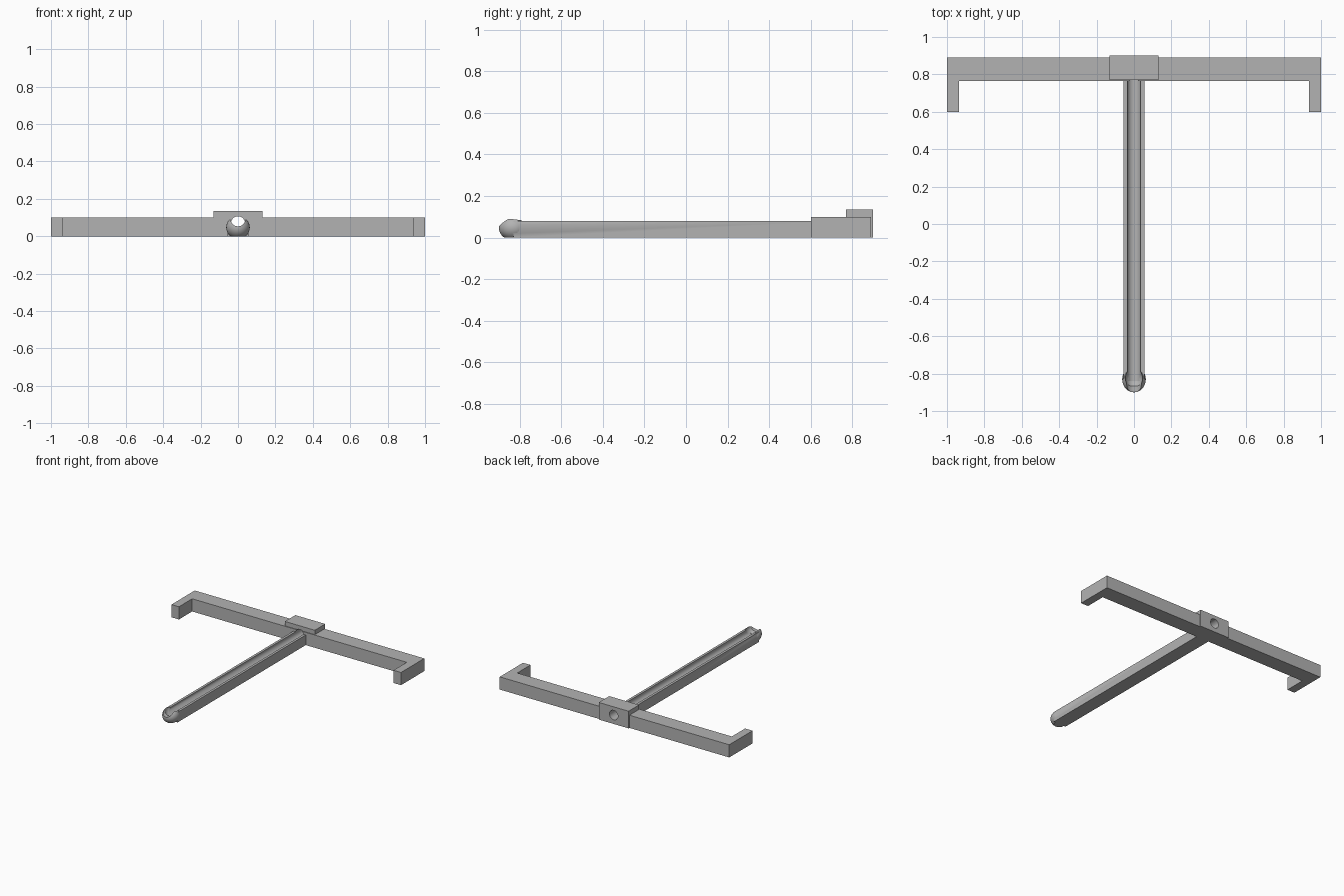
import bpy
import bmesh
import math
from mathutils import Matrix, Vector

if "Cube" in bpy.data.objects:
    bpy.data.objects.remove(bpy.data.objects["Cube"])

grey = bpy.data.materials.new("plain grey")
grey.use_nodes = True
colour = (0.45, 0.45, 0.45, 1)
grey.diffuse_color = colour
grey.node_tree.nodes["Principled BSDF"].inputs["Base Color"].default_value = colour


def make(name, bm):
    bmesh.ops.recalc_face_normals(bm, faces=bm.faces)
    mesh = bpy.data.meshes.new(name)
    bm.to_mesh(mesh)
    bm.free()
    mesh.materials.append(grey)
    ob = bpy.data.objects.new(name, mesh)
    bpy.context.collection.objects.link(ob)
    return ob


def box(name, low, high):
    low, high = Vector(low), Vector(high)
    bm = bmesh.new()
    place = Matrix.Translation((low + high) / 2) @ Matrix.Diagonal((*(high - low), 1))
    bmesh.ops.create_cube(bm, size=1, matrix=place)
    return make(name, bm)


def ball(name, centre, radii):
    bm = bmesh.new()
    place = Matrix.Translation(centre) @ Matrix.Diagonal((*radii, 1))
    bmesh.ops.create_uvsphere(bm, u_segments=48, v_segments=24, radius=1, matrix=place)
    return make(name, bm)


def rod(name, radius, y0, y1, z):
    bm = bmesh.new()
    place = Matrix.Translation((0, (y0 + y1) / 2, z)) @ Matrix.Rotation(math.pi / 2, 4, "X")
    bmesh.ops.create_cone(bm, cap_ends=True, segments=40, radius1=radius,
                          radius2=radius, depth=y1 - y0, matrix=place)
    return make(name, bm)


def combine(ob, tool, operation):
    mod = ob.modifiers.new("cut", "BOOLEAN")
    mod.operation, mod.solver, mod.object = operation, "EXACT", tool
    bpy.context.view_layer.objects.active = ob
    bpy.ops.object.modifier_apply(modifier=mod.name)
    bpy.data.objects.remove(tool)


def smooth(ob):
    bpy.ops.object.select_all(action="DESELECT")
    ob.select_set(True)
    bpy.context.view_layer.objects.active = ob
    bpy.ops.object.shade_smooth_by_angle(angle=math.radians(30))


# Crossbar with two short end hooks, extruded from its plan outline
half = [(1, 0.89), (1, 0.6), (0.935, 0.6), (0.935, 0.765)]
outline = half + [(-x, y) for x, y in reversed(half)]
bm = bmesh.new()
face = bm.faces.new([bm.verts.new((x, y, 0)) for x, y in outline])
top = bmesh.ops.extrude_face_region(bm, geom=[face])["geom"]
bmesh.ops.translate(bm, vec=(0, 0, 0.1), verts=[v for v in top if isinstance(v, bmesh.types.BMVert)])
crossbar = make("crossbar", bm)

# Raised centre block with the round through hole
combine(crossbar, box("centre_block", (-0.13, 0.77, 0), (0.13, 0.9, 0.135)), "UNION")
combine(crossbar, rod("hole_cutter", 0.037, 0.7, 1, 0.07), "DIFFERENCE")
smooth(crossbar)

# Long arm ending in a rounded cup
arm = box("grooved_arm", (-0.055, -0.83, 0), (0.055, 0.766, 0.08))
tip = ball("tip", (0, -0.83, 0.047), (0.063, 0.07, 0.06))
combine(tip, box("floor_cutter", (-1, -1, -1), (1, 0, 0)), "DIFFERENCE")
combine(arm, tip, "UNION")

# Open groove along the arm, cup hollow and nose notch
combine(arm, rod("groove_cutter", 0.037, -0.84, 0.8, 0.07), "DIFFERENCE")
combine(arm, ball("cup_cutter", (0, -0.825, 0.085), (0.046, 0.055, 0.05)), "DIFFERENCE")
combine(arm, rod("nose_cutter", 0.04, -1, -0.82, 0.093), "DIFFERENCE")
smooth(arm)
